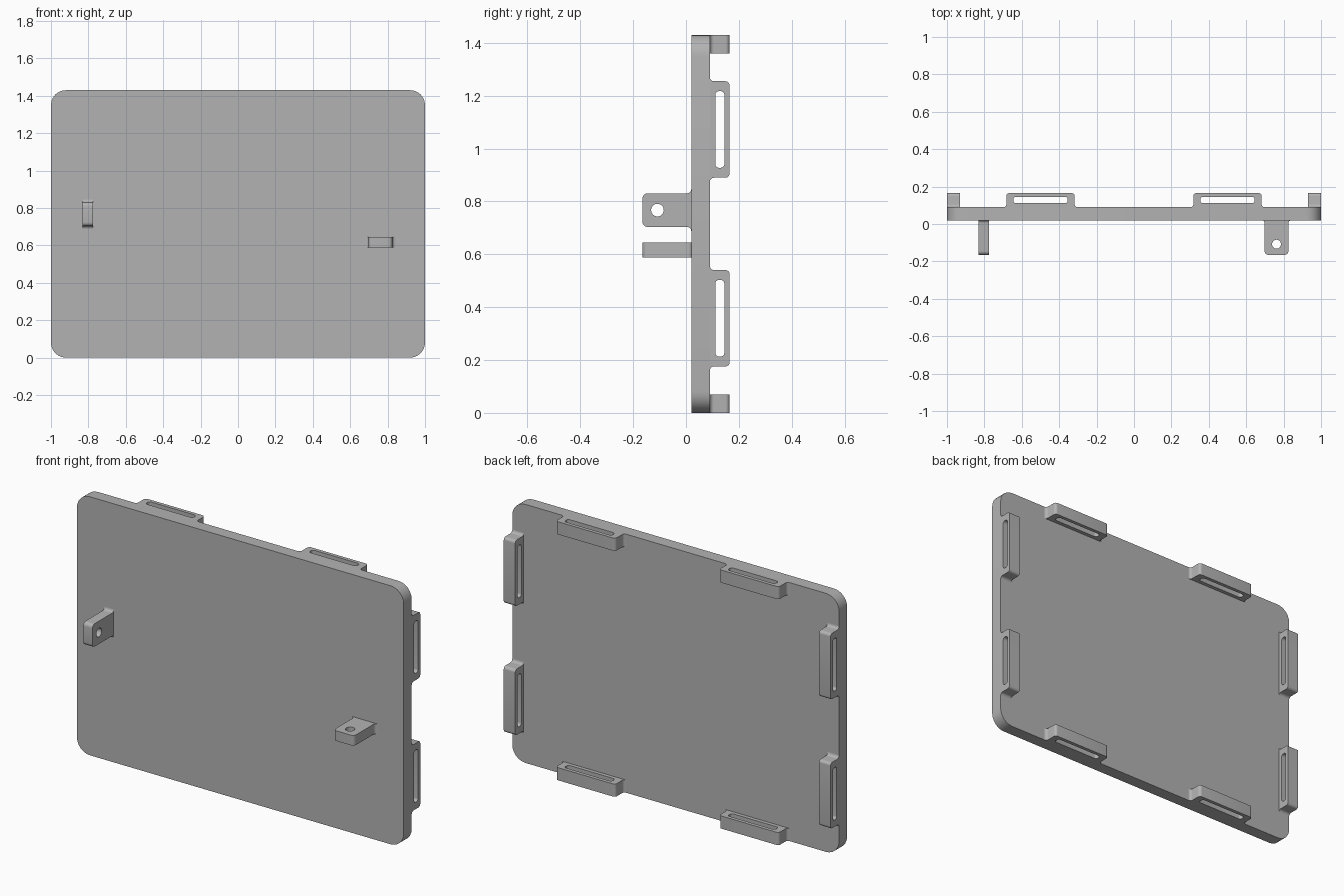
import bpy, bmesh
from math import sin, cos, pi
from mathutils import Matrix, Vector

cube = bpy.data.objects.get("Cube")
if cube:
    bpy.data.objects.remove(cube)

grey = bpy.data.materials.new("mid_grey")
grey.use_nodes = True
colour = (0.45, 0.45, 0.45, 1)
grey.diffuse_color = colour
grey.node_tree.nodes["Principled BSDF"].inputs["Base Color"].default_value = colour

X, Y, Z = Vector((1, 0, 0)), Vector((0, 1, 0)), Vector((0, 0, 1))
HEIGHT = 1.43
FRONT, BACK = 0.02, 0.09      # plate faces along y
REACH = 0.165                 # how far tabs and lugs extend along y
RIM = 0.07                    # strap loop thickness


def arc(u, v, r, start, end, steps=6):
    angles = [(start + (end - start) * i / steps) * pi / 2 for i in range(steps + 1)]
    return [(u + r * cos(a), v + r * sin(a)) for a in angles]


def rounded_rect(u, v, w, h, r):
    """Rounded rectangle centred on (u, v)."""
    a, b = w / 2 - r, h / 2 - r
    return (arc(u + a, v + b, r, 0, 1) + arc(u - a, v + b, r, 1, 2)
            + arc(u - a, v - b, r, 2, 3) + arc(u + a, v - b, r, 3, 4))


def tab_outline(w, h, r, foot):
    """Tab with rounded outer corners and filleted feet on v = 0."""
    a = w / 2
    return (arc(a + foot, foot, foot, 3, 2) + arc(a - r, h - r, r, 0, 1)
            + arc(r - a, h - r, r, 1, 2) + arc(-a - foot, foot, foot, 0, -1))


def extrude_profile(name, loops, origin, u_axis, v_axis, depth):
    """Fill an outline with holes and extrude it evenly about its plane."""
    w_axis = u_axis.cross(v_axis)
    bm = bmesh.new()
    edges = []
    for loop in loops:
        vs = [bm.verts.new((u, v, -depth / 2)) for u, v in loop]
        edges += [bm.edges.new((vs[i - 1], vs[i])) for i in range(len(vs))]
    bmesh.ops.triangle_fill(bm, edges=edges, use_beauty=True)
    cap = bmesh.ops.extrude_face_region(bm, geom=bm.faces[:], use_keep_orig=True)
    top = [g for g in cap["geom"] if isinstance(g, bmesh.types.BMVert)]
    bmesh.ops.translate(bm, verts=top, vec=(0, 0, depth))
    frame = Matrix((u_axis, v_axis, w_axis)).transposed().to_4x4()
    bm.transform(Matrix.Translation(origin) @ frame)
    bmesh.ops.recalc_face_normals(bm, faces=bm.faces[:])
    mesh = bpy.data.meshes.new(name)
    bm.to_mesh(mesh)
    bm.free()
    mesh.materials.append(grey)
    obj = bpy.data.objects.new(name, mesh)
    bpy.context.collection.objects.link(obj)
    parts.append(obj)


parts = []

# Main panel with rounded corners
extrude_profile("panel", [rounded_rect(0, 0, 2, HEIGHT, 0.08)],
                Vector((0, (FRONT + BACK) / 2, HEIGHT / 2)), X, Z, BACK - FRONT)

# Slotted strap loops, two along each edge of the back
strap_loop = [tab_outline(0.365, REACH - BACK, 0.016, 0.016),
              rounded_rect(0, 0.038, 0.29, 0.034, 0.014)]
for side, sign in (("left", 1), ("right", -1)):
    for level, up in (("upper", 1), ("lower", -1)):
        z_mid = HEIGHT / 2 + up * 0.357
        z_edge = HEIGHT / 2 + up * (HEIGHT - RIM) / 2
        extrude_profile(f"{level}_{side}_side_loop", strap_loop,
                        Vector((sign * (1 - RIM / 2), BACK, z_mid)), Z, Y, RIM)
        extrude_profile(f"{level}_edge_{side}_loop", strap_loop,
                        Vector((sign * 0.5, BACK, z_edge)), X, Y, RIM)

# Pierced mounting lugs on the front: one upright, one flat
lug = [tab_outline(0.127, REACH + FRONT, 0.02, 0.016),
       arc(0, 0.128, 0.024, 0, 4, 24)[:-1]]
extrude_profile("upright_lug", lug, Vector((-0.803, FRONT, 0.767)), Z, -Y, 0.056)
extrude_profile("flat_lug", lug, Vector((0.762, FRONT, 0.616)), X, -Y, 0.056)

# Smooth the rounded corners, keep the edges sharp
bpy.ops.object.select_all(action='DESELECT')
for obj in parts:
    obj.select_set(True)
bpy.context.view_layer.objects.active = parts[0]
bpy.ops.object.shade_smooth_by_angle(angle=pi / 6)
